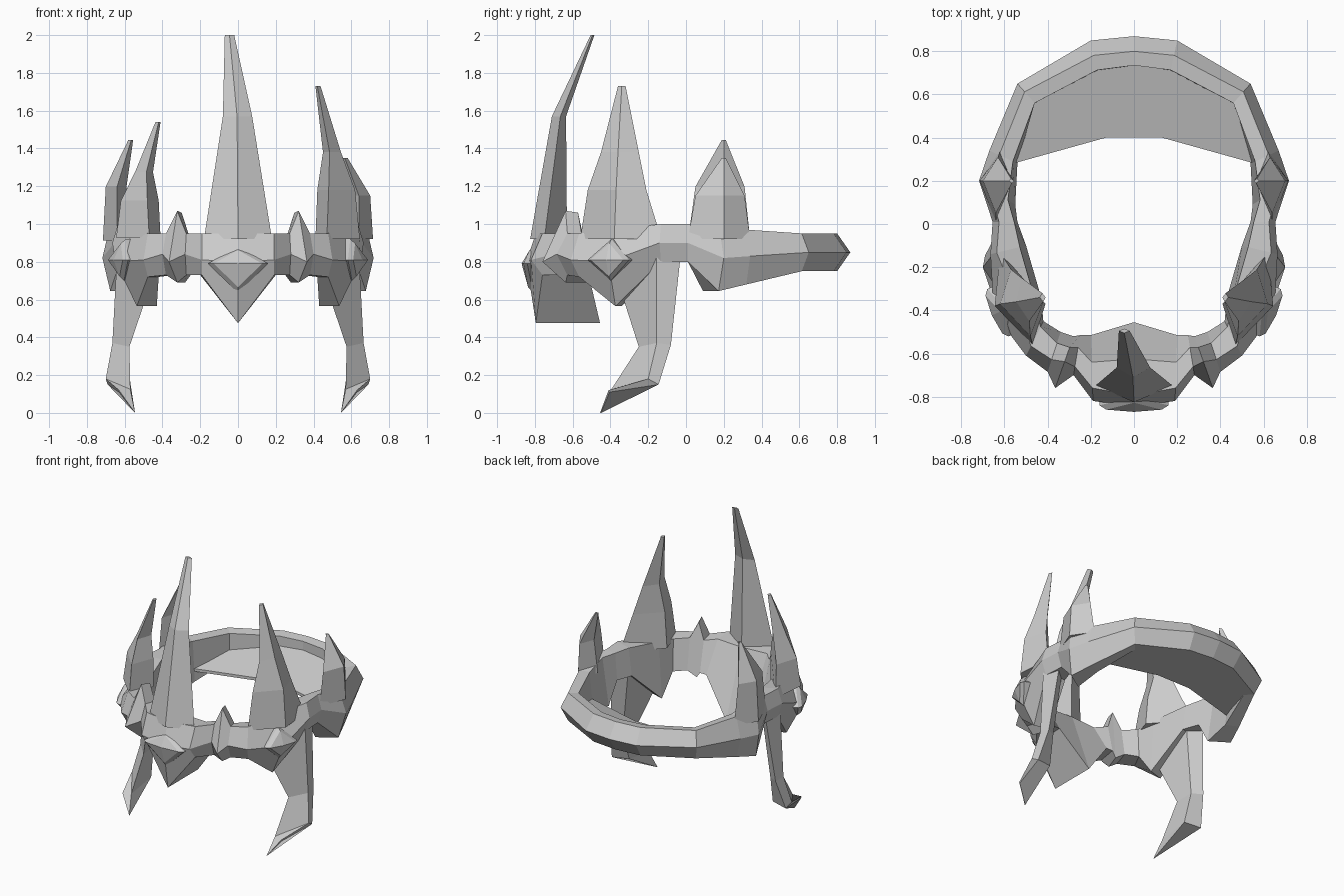
import bpy, bmesh, math
from mathutils import Vector, Matrix

if "Cube" in bpy.data.objects:
    bpy.data.objects.remove(bpy.data.objects["Cube"])


def loft(name, rings, loop=False, mirror=False):
    """Skin a list of equal-length point rings; cap the ends unless looped."""
    bm = bmesh.new()
    sx = -1 if mirror else 1
    vs = [[bm.verts.new((p[0] * sx, p[1], p[2])) for p in r] for r in rings]
    n = len(rings[0])
    for i in range(len(vs) if loop else len(vs) - 1):
        a, b = vs[i], vs[(i + 1) % len(vs)]
        for j in range(n):
            k = (j + 1) % n
            bm.faces.new((a[j], a[k], b[k], b[j]))
    if not loop:
        bm.faces.new(vs[0])
        bm.faces.new(vs[-1])
    bmesh.ops.recalc_face_normals(bm, faces=bm.faces)
    me = bpy.data.meshes.new(name)
    bm.to_mesh(me)
    bm.free()
    ob = bpy.data.objects.new(name, me)
    bpy.context.collection.objects.link(ob)
    return ob


# Band: half of the stations, front centre to back centre
# outer x, y | inner x, y | z bottom, ridge, top | edge inset, top width
stations = [
    (0, -.845, 0, -.455, .475, .80, .95, .05, .22),
    (.19, -.82, .20, -.515, .73, .81, .95, .06, .18),
    (.28, -.70, .25, -.515, .73, .84, .95, .04, .13),
    (.365, -.76, .28, -.52, .69, .80, 1.07, .13, .20),
    (.40, -.685, .34, -.50, .73, .84, .95, .06, .14),
    (.50, -.61, .42, -.45, .72, .81, .95, .05, .15),
    (.65, -.41, .43, -.34, .565, .80, .97, .12, .20),
    (.665, -.14, .50, -.10, .80, .90, 1.0, .03, .14),
    (.655, .01, .54, .01, .80, .90, 1.0, .03, .10),
    (.718, .20, .55, .09, .645, .82, 1.0, .05, .16),
    (.67, .34, .54, .28, .68, .83, .97, .05, .12),
    (.54, .65, .46, .56, .75, .85, .95, .05, .12),
    (.20, .85, .17, .71, .75, .85, .95, .07, .14),
    (0, .87, 0, .735, .75, .85, .95, .07, .135),
]


def section(s, sx=1):
    outer, inner = Vector((s[0] * sx, s[1], 0)), Vector((s[2] * sx, s[3], 0))
    d = (inner - outer).normalized()
    edge, top = outer + d * s[7], outer + d * s[8]
    pts = [(edge, s[4]), (outer, s[5]), (edge, s[6]), (top, s[6] - .01), (inner, s[4])]
    return [(p.x, p.y, z) for p, z in pts]


loft("band", [section(s) for s in stations]
     + [section(s, -1) for s in stations[-2:0:-1]], loop=True)

# Sloping plate filling the back of the band: wall side, then open edge
half = [(.56, .28), (.47, .57), (.17, .72), (0, .745)]
plate = half + [(-x, y) for x, y in half[-2::-1]] + [(-.13, .40), (.13, .40)]
loft("neck_plate", [[(x, y, z + max(0, y - .4) * k) for x, y in plate]
                    for z, k in ((.75, 0), (.77, .32))])


def spike(name, levels, stretch=1, mirror=False):
    """levels: (z, four x-y corners); stretch scales the height above the band."""
    rings = [[(x, y, .95 + (z - .95) * stretch) for x, y in c] for z, c in levels]
    return loft(name, rings, mirror=mirror)


# Tall centre spike, curving back
spike("centre_spike", [
    (.92, [(0, -.825), (.18, -.75), (0, -.63), (-.18, -.75)]),
    (1.57, [(-.005, -.71), (.075, -.665), (-.005, -.635), (-.08, -.665)]),
    (2.0, [(-.045, -.505), (-.02, -.495), (-.045, -.485), (-.07, -.495)])])

# Side and rear spikes, different heights left and right
side = [
    (.92, [(.47, -.56), (.645, -.38), (.62, -.13), (.41, -.37)]),
    (1.18, [(.48, -.52), (.62, -.37), (.57, -.21), (.42, -.36)]),
    (1.38, [(.485, -.45), (.545, -.36), (.52, -.25), (.45, -.34)]),
    (1.73, [(.42, -.36), (.437, -.34), (.425, -.32), (.41, -.34)])]
rear = [
    (.92, [(.64, .01), (.715, .20), (.62, .34), (.56, .20)]),
    (1.15, [(.64, .05), (.70, .20), (.63, .31), (.59, .20)]),
    (1.35, [(.565, .19), (.58, .20), (.57, .21), (.555, .20)])]
spike("side_spike_right", side)
spike("side_spike_left", side, .756, True)
spike("rear_spike_right", rear)
spike("rear_spike_left", rear, 1.24, True)

# Hooked cheek prongs: front edge, outer ridge, back edge, inner edge
prong = [
    [(.49, -.33, .60), (.64, -.155, .84), (.61, -.03, .82), (.53, -.10, .82)],
    [(.575, -.25, .35), (.665, -.155, .37), (.655, -.08, .36), (.585, -.12, .36)],
    [(.57, -.395, .125), (.70, -.20, .18), (.69, -.145, .15), (.57, -.17, .16)],
    [(.545, -.455, 0), (.63, -.41, .12), (.63, -.405, .11), (.545, -.45, 0)]]
for label, flip in (("right", False), ("left", True)):
    loft("cheek_prong_" + label, prong, mirror=flip)


def gem(name, centre, angle, half, up, down):
    """Low diamond stud, facing -y and turned about z, top and bottom laid back."""
    m = Matrix.Translation(centre) @ Matrix.Rotation(math.radians(angle), 4, 'Z')
    rings = []
    for y, s in ((.07, 1), (.01, 1), (-.01, .8), (-.02, .02)):
        rings.append([m @ Vector(p) for p in (
            (-half * s, y, 0), (0, y + .03 * s, -down * s),
            (half * s, y, 0), (0, y + .04 * s, up * s))])
    loft(name, rings)


gem("front_gem", (0, -.85, .79), 0, .16, .09, .155)
gem("side_gem_right", (.64, -.415, .81), 66, .12, .11, .11)
gem("side_gem_left", (-.64, -.415, .81), -66, .12, .11, .11)
